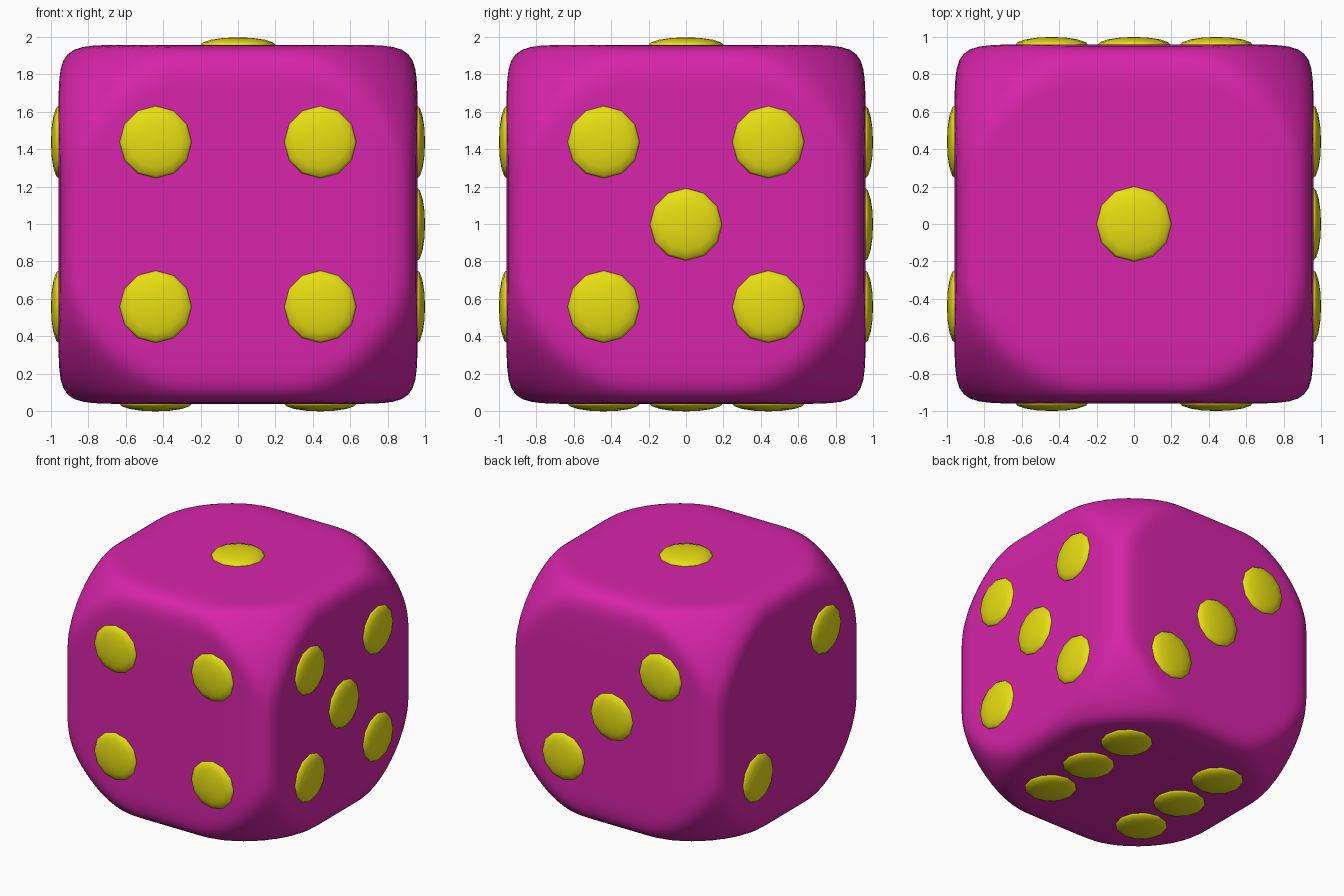
import bpy, bmesh, math
from mathutils import Vector

if "Cube" in bpy.data.objects:
    bpy.data.objects.remove(bpy.data.objects["Cube"])

HALF = 0.96      # half width of the cube body
CENTRE = Vector((0, 0, 0.998))
P = 0.44         # pip offset from face centre


def material(name, rgb):
    m = bpy.data.materials.new(name)
    m.diffuse_color = (*rgb, 1)
    m.use_nodes = True
    m.node_tree.nodes["Principled BSDF"].inputs["Base Color"].default_value = m.diffuse_color
    return m


pink = material("magenta", (0.68, 0.018, 0.40))
yellow = material("yellow", (0.80, 0.74, 0.006))


def finish(bm, name, mat):
    bmesh.ops.recalc_face_normals(bm, faces=bm.faces)
    for f in bm.faces:
        f.smooth = True
    me = bpy.data.meshes.new(name)
    bm.to_mesh(me)
    bm.free()
    me.materials.append(mat)
    ob = bpy.data.objects.new(name, me)
    bpy.context.collection.objects.link(ob)
    return ob


# body: cube with tight rounded edges and corners cut towards a sphere
def rounded(co, n=13, start=1.31, soft=0.05):
    u = Vector(co)
    u *= HALF / sum(abs(c) ** n for c in u) ** (1 / n)
    r = u.length
    if r > start:
        u *= (start + soft * (1 - math.exp(-(r - start) / soft))) / r
    return u


bm = bmesh.new()
bmesh.ops.create_cube(bm, size=2)
bmesh.ops.subdivide_edges(bm, edges=bm.edges[:], cuts=31, use_grid_fill=True)
for v in bm.verts:
    v.co = rounded(v.co) + CENTRE
finish(bm, "die_body", pink)


# pips: flattened twelve-sided domes, two in-plane axes per face
def pip(name, normal, a, b, s, t, radius=0.197, depth=0.045):
    bm = bmesh.new()
    bmesh.ops.create_uvsphere(bm, u_segments=12, v_segments=8, radius=1)
    mid = CENTRE + normal * 0.955 + a * s + b * t
    for v in bm.verts:
        x, y, z = v.co
        v.co = mid + (a * x + b * y) * radius + normal * z * depth
    finish(bm, name, yellow)


X, Y, Z = Vector((1, 0, 0)), Vector((0, 1, 0)), Vector((0, 0, 1))
corners = [(s, t) for s in (-P, P) for t in (-P, P)]
faces = {
    "top": (Z, X, Y, [(0, 0)]),
    "left": (-X, Y, Z, [(-P, P), (P, -P)]),
    "back": (Y, X, Z, [(-P, P), (0, 0), (P, -P)]),
    "front": (-Y, X, Z, corners),
    "right": (X, Y, Z, corners + [(0, 0)]),
    "bottom": (-Z, X, Y, corners + [(-P, 0), (P, 0)]),
}
for side, (n, a, b, spots) in faces.items():
    for i, (s, t) in enumerate(spots):
        pip(f"{side}_pip_{i + 1}", n, a, b, s, t, 0.205 if side == "top" else 0.197)
